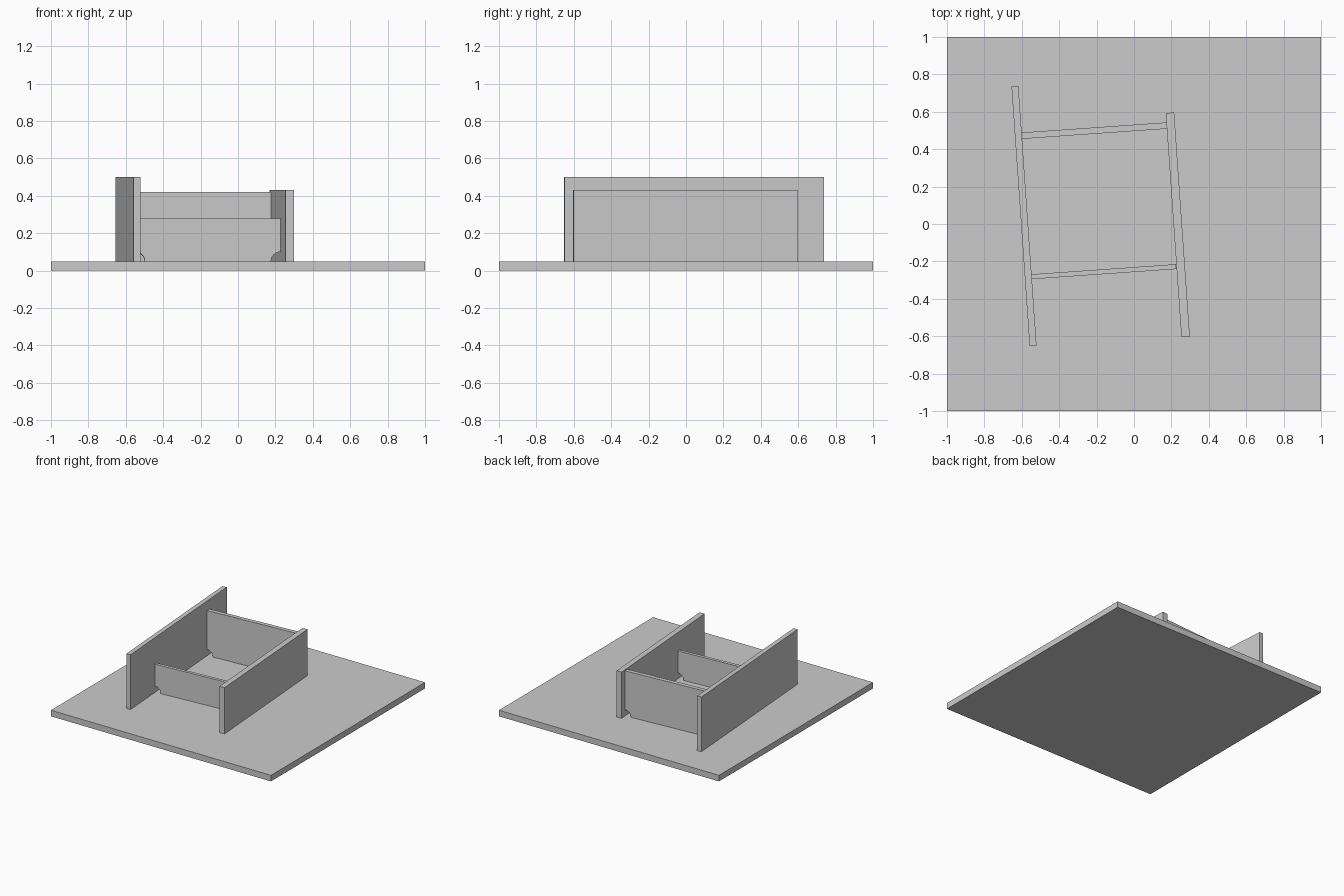
import bpy
import bmesh
from math import radians, sin, cos, pi

if "Cube" in bpy.data.objects:
    bpy.data.objects.remove(bpy.data.objects["Cube"], do_unlink=True)

grey = bpy.data.materials.new("plain grey")
grey.use_nodes = True
colour = (0.6, 0.6, 0.6, 1)
grey.diffuse_color = colour
grey.node_tree.nodes["Principled BSDF"].inputs["Base Color"].default_value = colour

BASE_TOP = 0.05
TURN = radians(4)      # the whole frame is turned slightly on the base
NOTCH = 0.05


def panel(name, outline, thickness, location, turn):
    """Upright panel: an x-z outline extruded along y about its centre."""
    bm = bmesh.new()
    face = bm.faces.new([bm.verts.new((x, -thickness / 2, z)) for x, z in outline])
    extruded = bmesh.ops.extrude_face_region(bm, geom=[face])
    moved = [v for v in extruded["geom"] if isinstance(v, bmesh.types.BMVert)]
    bmesh.ops.translate(bm, verts=moved, vec=(0, thickness, 0))
    bmesh.ops.recalc_face_normals(bm, faces=bm.faces)
    mesh = bpy.data.meshes.new(name)
    bm.to_mesh(mesh)
    bm.free()
    mesh.materials.append(grey)
    obj = bpy.data.objects.new(name, mesh)
    obj.location = location
    obj.rotation_euler.z = turn
    bpy.context.collection.objects.link(obj)
    return obj


def rectangle(length, height):
    h = length / 2
    return [(-h, 0), (h, 0), (h, height), (-h, height)]


def notched(length, height, steps=12):
    """Rectangle with a quarter-round cut from each bottom corner."""
    h = length / 2
    arc = [(NOTCH * cos(i * pi / 2 / steps), NOTCH * sin(i * pi / 2 / steps))
           for i in range(steps + 1)]
    right = [(h - x, z) for x, z in arc]
    left = [(x - h, z) for x, z in reversed(arc)]
    return right + [(h, height), (-h, height)] + left


# Square base slab
panel("base_slab", rectangle(2, BASE_TOP), 2, (0, 0, 0), 0)

# Long side walls
panel("tall_side_wall", rectangle(1.39, 0.45), 0.037,
      (-0.588, 0.042, BASE_TOP), TURN + pi / 2)
panel("short_side_wall", rectangle(1.2, 0.38), 0.045,
      (0.234, -0.004, BASE_TOP), TURN + pi / 2)

# Cross panels between the walls, notched at the bottom corners
panel("front_cross_panel", notched(0.777, 0.23), 0.026,
      (-0.162, -0.255, BASE_TOP), TURN)
panel("rear_cross_panel", notched(0.777, 0.37), 0.034,
      (-0.213, 0.499, BASE_TOP), TURN)
